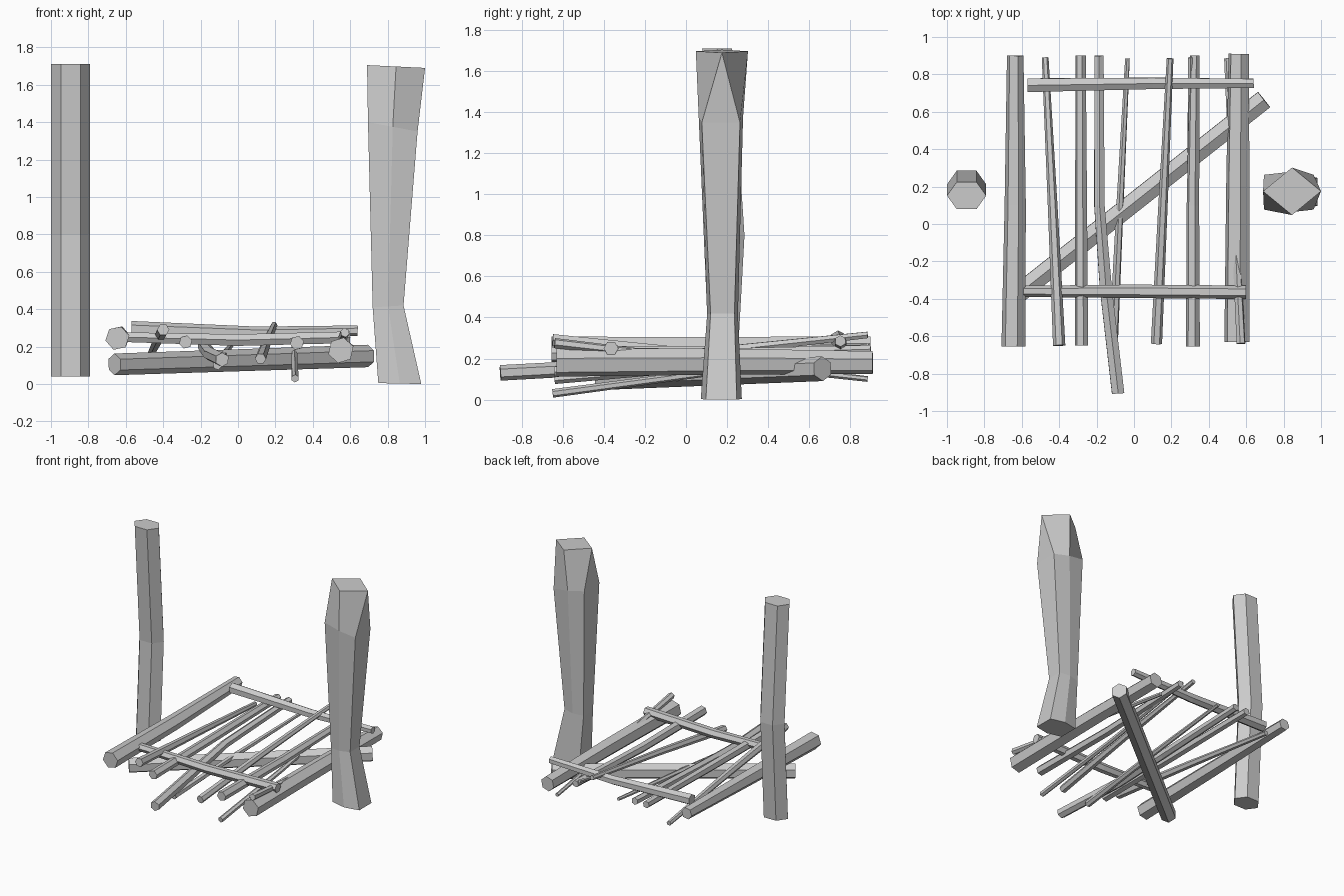
import bpy, bmesh, math
from mathutils import Vector


def loft(name, rings):
    """Join rings of equal point count into a closed, flat-faced solid."""
    bm = bmesh.new()
    vs = [[bm.verts.new(p) for p in r] for r in rings]
    n = len(vs[0])
    for a, b in zip(vs, vs[1:]):
        for i in range(n):
            j = (i + 1) % n
            bm.faces.new((a[i], a[j], b[j], b[i]))
    bm.faces.new(vs[0][::-1])
    bm.faces.new(vs[-1])
    bmesh.ops.remove_doubles(bm, verts=bm.verts, dist=0.0005)
    bmesh.ops.recalc_face_normals(bm, faces=bm.faces)
    me = bpy.data.meshes.new(name)
    bm.to_mesh(me)
    bm.free()
    ob = bpy.data.objects.new(name, me)
    bpy.context.collection.objects.link(ob)
    return ob


def log(name, path, sides=6, turn=0.0):
    """Rough log through points (x, y, z, radius)."""
    pts = [Vector(p[:3]) for p in path]
    d = (pts[-1] - pts[0]).normalized()
    u = d.cross(Vector((0, 0, 1))).normalized()
    v = u.cross(d)
    rings = []
    for p, q in zip(pts, path):
        rings.append([p + q[3] * (u * math.cos(turn + math.tau * i / sides)
                                  + v * math.sin(turn + math.tau * i / sides))
                      for i in range(sides)])
    return loft(name, rings)


# left post: hexagonal, bent at mid height
def hexagon(x, y, z, rx, ry):
    return [(x + rx * math.cos(math.tau * i / 6),
             y + ry * math.sin(math.tau * i / 6) / 0.866, z) for i in range(6)]


loft("left_post", [hexagon(-0.895, 0.17, 0.04, 0.105, 0.073),
                   hexagon(-0.895, 0.212, 0.8, 0.105, 0.073),
                   hexagon(-0.895, 0.152, 1.71, 0.105, 0.073)])


# right post: flared foot, narrow ankle, thick top ending in a diamond
def post_ring(xl, xr, zl, zr, yc, yh, ys):
    xm, zm = (xl + xr) / 2, (zl + zr) / 2
    return [(xr, yc - ys, zr), (xr, yc + ys, zr), (xm, yc + yh, zm),
            (xl, yc + ys, zl), (xl, yc - ys, zl), (xm, yc - yh, zm)]


loft("right_post", [post_ring(0.75, 0.98, 0.005, 0.0, 0.172, 0.1, 0.075),
                    post_ring(0.72, 0.885, 0.41, 0.42, 0.178, 0.075, 0.058),
                    post_ring(0.695, 0.96, 1.40, 1.35, 0.17, 0.108, 0.093),
                    post_ring(0.69, 1.0, 1.705, 1.69, 0.175, 0.127, 0.0)])

# gate side rails
log("left_rail", [(-0.645, -0.655, 0.245, 0.065), (-0.635, 0.1, 0.25, 0.058),
                  (-0.635, 0.9, 0.265, 0.045)], turn=0.2)
log("right_rail", [(0.55, -0.63, 0.18, 0.07), (0.555, 0.2, 0.185, 0.065),
                   (0.56, 0.91, 0.18, 0.057)], turn=0.3)

# crossbars and diagonal brace
log("front_crossbar", [(-0.59, -0.36, 0.25, 0.03), (0.0, -0.36, 0.235, 0.036),
                       (0.6, -0.365, 0.25, 0.036)])
log("back_crossbar", [(-0.57, 0.742, 0.295, 0.042), (0.1, 0.752, 0.272, 0.035),
                      (0.64, 0.752, 0.285, 0.028)], turn=0.5)
log("diagonal_brace", [(-0.66, -0.405, 0.105, 0.058), (0.695, 0.665, 0.15, 0.06)],
    turn=0.5)

# thin and thick pickets, front end to back end
pickets = [
    [(-0.40, -0.65, 0.29, 0.033), (-0.435, 0.1, 0.22, 0.026), (-0.475, 0.89, 0.14, 0.018)],
    [(-0.28, -0.65, 0.225, 0.036), (-0.283, 0.1, 0.23, 0.033), (-0.285, 0.9, 0.24, 0.028)],
    [(-0.085, -0.905, 0.13, 0.038), (-0.15, -0.35, 0.16, 0.037),
     (-0.185, 0.1, 0.205, 0.032), (-0.187, 0.9, 0.24, 0.028)],
    [(-0.11, -0.64, 0.10, 0.025), (-0.075, 0.1, 0.16, 0.02), (-0.035, 0.885, 0.21, 0.013)],
    [(0.12, -0.64, 0.135, 0.03), (0.155, 0.1, 0.23, 0.025), (0.193, 0.885, 0.315, 0.018)],
    [(0.315, -0.655, 0.22, 0.038), (0.315, 0.1, 0.215, 0.034), (0.325, 0.9, 0.24, 0.027)],
    [(0.305, -0.65, 0.03, 0.021), (0.302, 0.1, 0.13, 0.018), (0.3, 0.89, 0.26, 0.013)],
    [(0.572, -0.64, 0.275, 0.025), (0.535, 0.1, 0.19, 0.02), (0.495, 0.885, 0.10, 0.014)],
]
for i, path in enumerate(pickets):
    log("picket_%d" % (i + 1), path, turn=0.25 * i)
